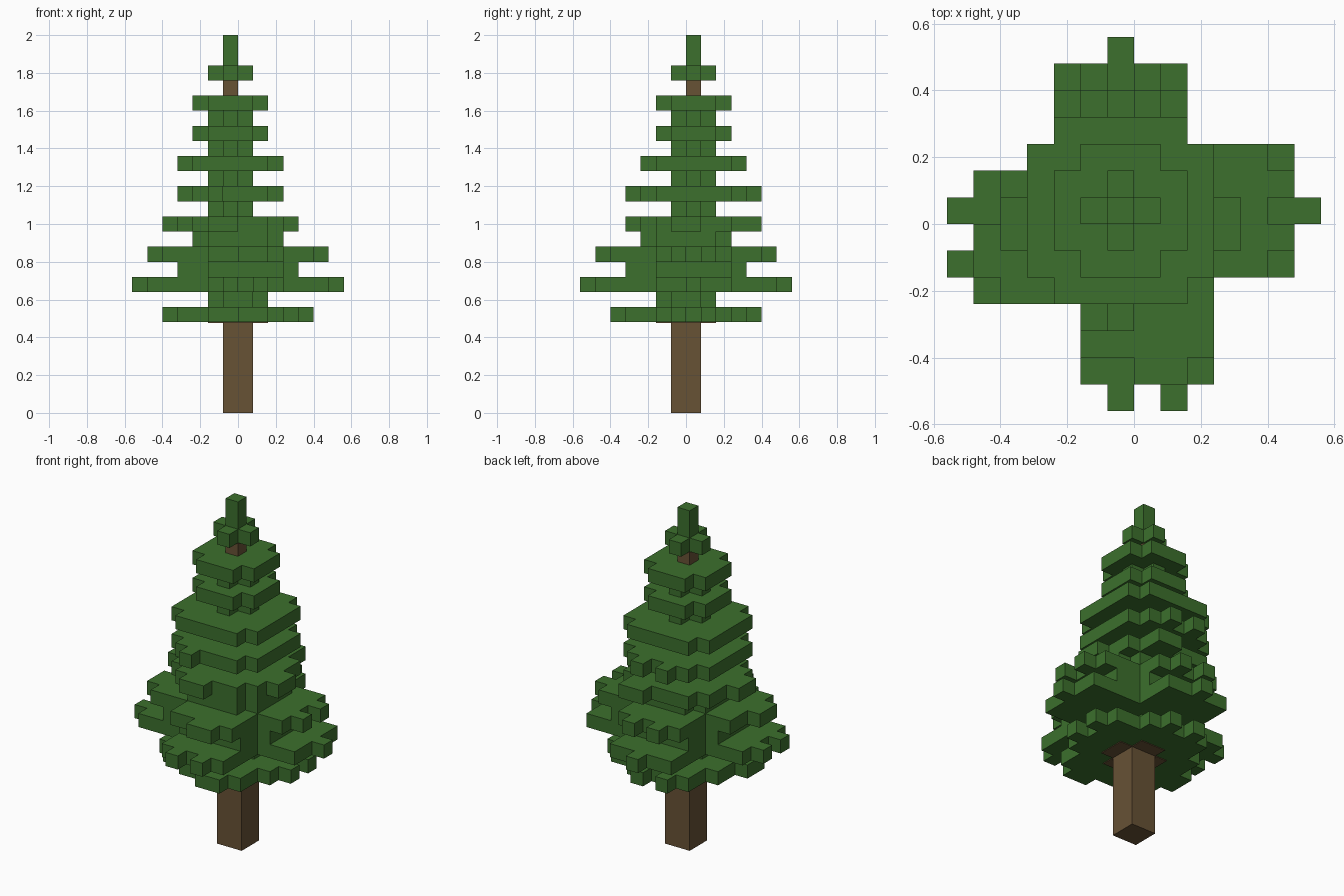
import bpy
import bmesh

if "Cube" in bpy.data.objects:
    bpy.data.objects.remove(bpy.data.objects["Cube"], do_unlink=True)

U = 0.08  # size of one block


def material(name, rgb):
    m = bpy.data.materials.new(name)
    m.use_nodes = True
    m.diffuse_color = (*rgb, 1)
    m.node_tree.nodes["Principled BSDF"].inputs["Base Color"].default_value = (*rgb, 1)
    return m


GREEN = material("needle green", (0.045, 0.162, 0.026))
BROWN = material("bark brown", (0.136, 0.084, 0.036))


def slab(name, cells, bottom, top, mat):
    """Extrude a set of grid cells into one solid block layer."""
    bm = bmesh.new()
    for i, j in cells:
        bm.faces.new([bm.verts.new(((i + a) * U, (j + b) * U, bottom * U))
                      for a, b in ((0, 0), (1, 0), (1, 1), (0, 1))])
    bmesh.ops.remove_doubles(bm, verts=bm.verts[:], dist=0.001)
    up = bmesh.ops.extrude_face_region(bm, geom=bm.faces[:])["geom"]
    bmesh.ops.translate(bm, vec=(0, 0, (top - bottom) * U),
                        verts=[v for v in up if isinstance(v, bmesh.types.BMVert)])
    bmesh.ops.dissolve_limit(bm, angle_limit=0.01, verts=bm.verts[:], edges=bm.edges[:])
    bmesh.ops.recalc_face_normals(bm, faces=bm.faces[:])
    mesh = bpy.data.meshes.new(name)
    bm.to_mesh(mesh)
    bm.free()
    mesh.materials.append(mat)
    bpy.context.collection.objects.link(bpy.data.objects.new(name, mesh))


def box(x0, x1, y0, y1):
    return {(i, j) for i in range(x0, x1) for j in range(y0, y1)}


def clipped(x0, x1, y0, y1):
    """Rectangle of cells without its four corners."""
    return box(x0, x1, y0, y1) - {(i, j) for i in (x0, x1 - 1) for j in (y0, y1 - 1)}


def pinwheel(n):
    """Four arms, five cells wide, each shifted half a cell to one side."""
    return box(0, n, -2, 3) | box(-n, 0, -3, 2) | box(-3, 2, 0, n) | box(-2, 3, -n, 0)


def tips(n, right, left, back, front):
    """Single blocks at the ends of the four arms."""
    return ({(n, j) for j in right} | {(-n - 1, j) for j in left}
            | {(i, n) for i in back} | {(i, -n - 1) for i in front})


def around(r):
    """Clipped square centred on the upper trunk cell."""
    return clipped(-1 - r, r, -r, r + 1)


# Trunk
slab("lower_trunk", box(-1, 1, -1, 1), 0, 6, BROWN)
slab("branch_core", clipped(-2, 2, -2, 2), 5.95, 6.5, BROWN)
slab("upper_trunk", box(-1, 0, 0, 1), 21, 22, BROWN)

# Wide lower branches and the narrower blocks between them
lower = {
    6: pinwheel(4) | tips(4, (-1, 1), (-2, -1), (-2, 0), (0, 1)),
    7: clipped(-2, 2, -2, 2),
    8: pinwheel(6) | tips(6, (0,), (-2, 0), (-1,), (-1, 1)),
    9: pinwheel(4),
    10: pinwheel(5) | tips(5, (-1, 1), (-2, -1), (-2, 0), (0, 1)),
    11: clipped(-3, 3, -3, 3),
}
for k, cells in lower.items():
    slab(f"lower_branches_{k}", cells, k, k + 1, GREEN)

# Upper branches, shrinking towards the top
upper = {
    12: around(3) | {(3, -1), (3, 0), (-5, -1), (-5, 0), (0, 4), (1, 4), (-2, -4), (-1, -4)},
    14: around(3) | {(-2, 4), (0, 4), (-2, -4)},
    16: around(3),
    18: around(2),
    20: around(2),
    22: around(1),
}
for k, cells in upper.items():
    slab(f"upper_branches_{k}", cells, k, k + 1, GREEN)
for k in range(13, 20, 2):
    slab(f"inner_needles_{k}", around(1), k, k + 1, GREEN)

# Spire
slab("tree_top", box(-1, 0, 0, 1), 23, 25, GREEN)
